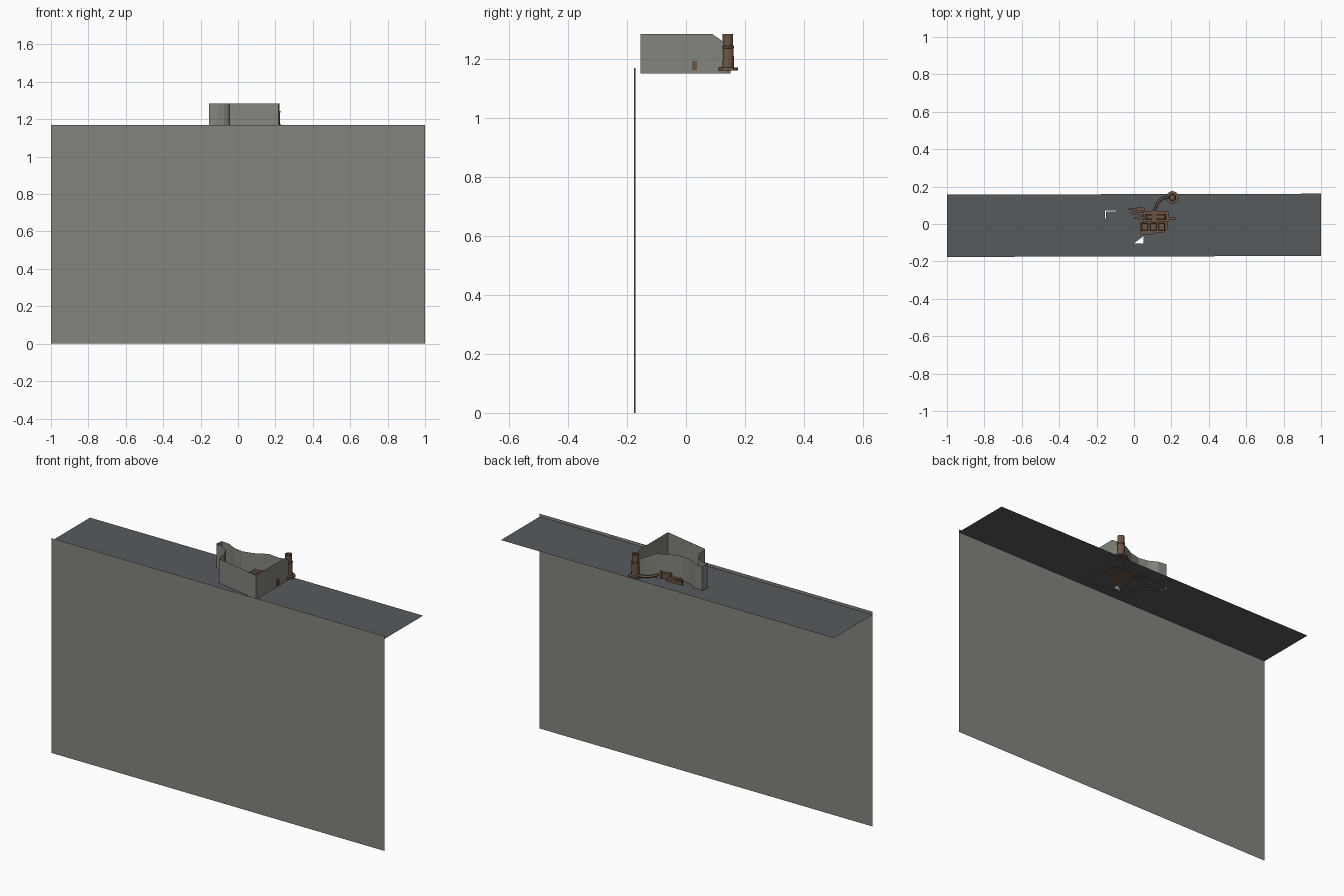
import bpy, bmesh, math
from mathutils import Vector

if "Cube" in bpy.data.objects:
    bpy.data.objects.remove(bpy.data.objects["Cube"])


def material(name, rgb):
    m = bpy.data.materials.new(name)
    m.diffuse_color = (*rgb, 1)
    m.use_nodes = True
    m.node_tree.nodes["Principled BSDF"].inputs["Base Color"].default_value = m.diffuse_color
    return m


GREY = material("stone grey", (0.23, 0.235, 0.205))
SLATE = material("slate floor", (0.095, 0.105, 0.11))
BROWN = material("rust brown", (0.15, 0.09, 0.06))


def finish(bm, name, mat):
    me = bpy.data.meshes.new(name)
    bm.to_mesh(me)
    bm.free()
    me.materials.append(mat)
    ob = bpy.data.objects.new(name, me)
    bpy.context.collection.objects.link(ob)
    return ob


def ribbon(name, pts, z0, mat):
    """Thin upright sheet along (x, y, top) points."""
    bm = bmesh.new()
    lo = [bm.verts.new((x, y, z0)) for x, y, t in pts]
    hi = [bm.verts.new((x, y, t)) for x, y, t in pts]
    for i in range(len(pts) - 1):
        bm.faces.new((lo[i], lo[i + 1], hi[i + 1], hi[i]))
    return finish(bm, name, mat)


def prism(name, outline, z0, z1, mat, shrink=1.0):
    """Solid from a plan outline, optionally tapered towards the top."""
    bm = bmesh.new()
    c = sum((Vector(p) for p in outline), Vector((0, 0))) / len(outline)
    lo = [bm.verts.new((x, y, z0)) for x, y in outline]
    hi = [bm.verts.new((*(c + (Vector(p) - c) * shrink), z1)) for p in outline]
    bm.faces.new(lo[::-1])
    bm.faces.new(hi)
    n = len(lo)
    for i in range(n):
        j = (i + 1) % n
        bm.faces.new((lo[i], lo[j], hi[j], hi[i]))
    bmesh.ops.recalc_face_normals(bm, faces=bm.faces)
    return finish(bm, name, mat)


def block(name, x0, x1, y0, y1, z0, z1, mat, shrink=1.0):
    return prism(name, [(x0, y0), (x1, y0), (x1, y1), (x0, y1)], z0, z1, mat, shrink)


def lathe(name, centre, profile, sides, mat):
    bm = bmesh.new()
    rings = [[bm.verts.new((centre[0] + r * math.cos(math.tau * i / sides),
                            centre[1] + r * math.sin(math.tau * i / sides), z))
              for i in range(sides)] for r, z in profile]
    for a, b in zip(rings, rings[1:]):
        for i in range(sides):
            j = (i + 1) % sides
            bm.faces.new((a[i], a[j], b[j], b[i]))
    bm.faces.new(rings[0][::-1])
    bm.faces.new(rings[-1])
    return finish(bm, name, mat)


# Large front wall, a sheet turned very slightly
ribbon("front_wall", [(-1, -0.176, 1.168), (1, -0.171, 1.168)], 0, GREY)

# Floor sheet with two small openings
bm = bmesh.new()
loops = [
    [(-1, -0.176), (1, -0.171), (1, 0.162), (-1, 0.157)],
    [(0.0, -0.103), (0.05, -0.103), (0.05, -0.065)],
    [(-0.155, 0.03), (-0.15, 0.03), (-0.15, 0.068),
     (-0.095, 0.068), (-0.095, 0.073), (-0.155, 0.073)],
]
edges = []
for loop in loops:
    vs = [bm.verts.new((x, y, 1.152)) for x, y in loop]
    edges += [bm.edges.new((vs[i - 1], vs[i])) for i in range(len(vs))]
bmesh.ops.triangle_fill(bm, edges=edges, use_beauty=True, normal=(0, 0, 1))
finish(bm, "floor_sheet", SLATE)

# Enclosure of thin walls: straight front and right, curved left and back
T = 1.283
ribbon("enclosure_front", [(-0.045, -0.1, T), (0.217, -0.155, T)], 1.15, GREY)
ribbon("enclosure_right", [(0.217, -0.155, T), (0.217, 0.09, T), (0.215, 0.13, 1.255),
                           (0.205, 0.15, 1.25)], 1.15, GREY)
ribbon("enclosure_back", [(0.205, 0.15, 1.25), (0.17, 0.115, 1.262), (0.125, 0.085, T),
                          (0.06, 0.05, T), (0.0, 0.035, T), (-0.055, 0.045, T),
                          (-0.1, 0.07, T), (-0.15, 0.075, T)], 1.15, GREY)
ribbon("enclosure_left", [(-0.15, 0.075, T), (-0.155, 0.035, T), (-0.11, 0.025, T),
                          (-0.075, 0.002, T), (-0.055, -0.035, T), (-0.045, -0.1, T)],
       1.15, GREY)

# Machine: body, raised ridge, front blocks, side stub
B = 1.15
block("machine_body", 0.05, 0.185, 0.012, 0.07, B, 1.185, BROWN)
block("machine_ridge", 0.06, 0.17, 0.025, 0.05, 1.185, 1.2, BROWN, 0.85)
block("machine_collar", 0.095, 0.12, 0.008, 0.075, B, 1.192, BROWN)
prism("machine_front", [(0.035, -0.055), (0.105, -0.055), (0.115, -0.045), (0.16, -0.045),
                        (0.18, -0.025), (0.18, 0.012), (0.03, 0.012)], B, 1.172, BROWN)
for i, x in enumerate((0.04, 0.085, 0.13)):
    block(f"front_block_{i + 1}", x, x + 0.035, -0.035, 0.005, 1.172, 1.184, BROWN, 0.85)
block("side_stub", 0.18, 0.222, 0.021, 0.038, 1.162, 1.193, BROWN)

# Tapered spikes pointing left
for i, (y, tip) in enumerate(((0.03, 0.0), (0.055, -0.02), (0.078, -0.035))):
    prism(f"left_spike_{i + 1}", [(0.055, y - 0.011), (0.055, y + 0.011), (tip, y + 0.006),
                                  (tip, y - 0.002)], B, 1.168, BROWN)

# Curved pipe from the machine to the chimney
cu = bpy.data.curves.new("curved_pipe", "CURVE")
cu.dimensions = "3D"
cu.bevel_depth = 0.007
cu.bevel_resolution = 1
cu.use_fill_caps = True
sp = cu.splines.new("POLY")
sp.points.add(6)
for i, p in enumerate(sp.points):
    a = math.pi - math.pi / 2 * i / 6
    p.co = (0.19 + 0.077 * math.cos(a), 0.07 + 0.075 * math.sin(a), 1.17, 1)
cu.materials.append(BROWN)
bpy.context.collection.objects.link(bpy.data.objects.new("curved_pipe", cu))

# Chimney: flanged base, slightly tapered hollow tube with a rim
lathe("chimney", (0.205, 0.142),
      [(0.034, 1.16), (0.034, 1.17), (0.021, 1.171), (0.019, 1.235), (0.021, 1.237),
       (0.021, 1.243), (0.018, 1.245), (0.018, 1.283), (0.013, 1.283), (0.013, 1.2)],
      12, BROWN)
